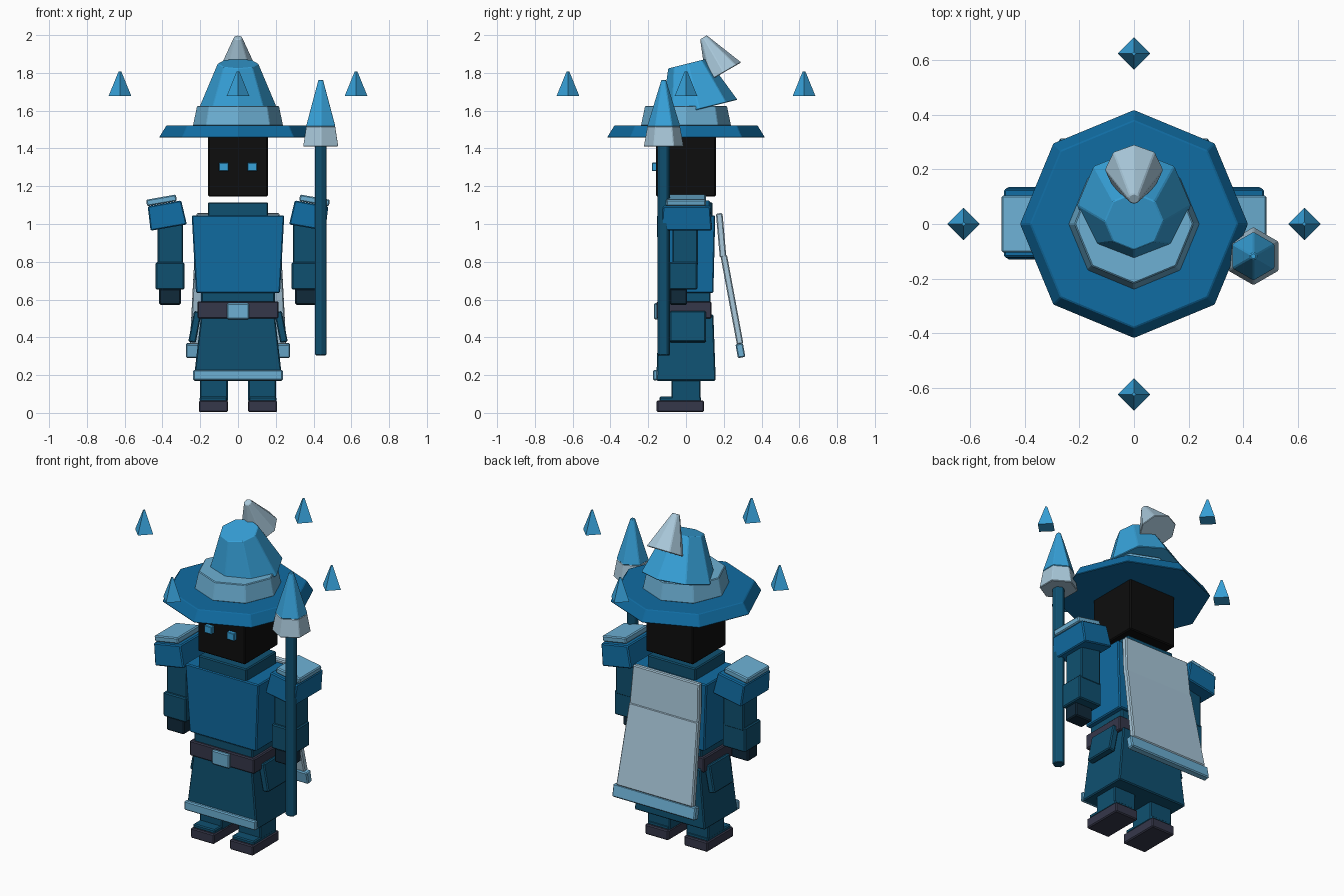
import bpy, bmesh, math
from mathutils import Vector

cube = bpy.data.objects.get("Cube")
if cube:
    bpy.data.objects.remove(cube, do_unlink=True)


def material(name, code):
    """Flat material from an sRGB hex code, stored as linear values."""
    srgb = [int(code[i:i + 2], 16) / 255 for i in (0, 2, 4)]
    lin = [c / 12.92 if c < 0.04 else ((c + 0.055) / 1.055) ** 2.4 for c in srgb]
    m = bpy.data.materials.new(name)
    m.use_nodes = True
    m.diffuse_color = (*lin, 1)
    m.node_tree.nodes["Principled BSDF"].inputs["Base Color"].default_value = (*lin, 1)
    return m


BLUE = material("robe blue", "106CA2")
SKY = material("bright sky blue", "37A2DA")
PALE = material("pale trim blue", "6DB0D4")
GREY = material("pale grey blue", "A8C7D9")
TEAL = material("dark teal", "0F5070")
NAVY = material("glove navy", "10293A")
SLATE = material("dark slate", "35374A")
BLACK = material("shadow black", "0D0D0D")


def loft(name, mat, bottom, top, loc, rot=(0, 0, 0), bevel=0.006):
    """Solid between two rings, given as (x, y, z) lists, around loc."""
    bm = bmesh.new()
    lo = [bm.verts.new(p) for p in bottom]
    hi = [bm.verts.new(p) for p in top]
    bm.faces.new(lo[::-1])
    bm.faces.new(hi)
    n = len(lo)
    for i in range(n):
        j = (i + 1) % n
        bm.faces.new((lo[i], lo[j], hi[j], hi[i]))
    me = bpy.data.meshes.new(name)
    bm.to_mesh(me)
    bm.free()
    me.materials.append(mat)
    ob = bpy.data.objects.new(name, me)
    bpy.context.collection.objects.link(ob)
    ob.location = loc
    ob.rotation_euler = [math.radians(a) for a in rot]
    if bevel:
        mod = ob.modifiers.new("edge_bevel", 'BEVEL')
        mod.width = bevel
        mod.segments = 1
    return ob


def rect(w, d, z):
    return [(sx * w / 2, sy * d / 2, z)
            for sx, sy in ((-1, -1), (1, -1), (1, 1), (-1, 1))]


def block(name, mat, loc, size, top=None, rot=(0, 0, 0), bevel=0.006):
    """Box centred on loc; top gives a different (width, depth) for its top."""
    w, d, h = size
    tw, td = top or (w, d)
    return loft(name, mat, rect(w, d, -h / 2), rect(tw, td, h / 2), loc, rot, bevel)


def cone(name, mat, loc, sides, r0, r1, h, rot=(0, 0, 0), bevel=0.004):
    """Faceted cone standing on loc, with a corner towards +y."""
    def ring(r, z):
        angles = [math.pi / 2 + math.tau * i / sides for i in range(sides)]
        return [(r * math.cos(a), r * math.sin(a), z) for a in angles]
    return loft(name, mat, ring(r0, 0), ring(r1, h), loc, rot, bevel)


# Robe, belt and torso
block("skirt", TEAL, (0, 0, 0.345), (0.47, 0.315, 0.35), (0.39, 0.29))
block("skirt_trim", PALE, (0, -0.162, 0.2), (0.475, 0.025, 0.055))
block("belt", SLATE, (0, -0.01, 0.545), (0.43, 0.29, 0.09))
block("belt_buckle", PALE, (0, -0.155, 0.538), (0.116, 0.03, 0.085))
block("waist", TEAL, (0, -0.005, 0.61), (0.39, 0.27, 0.06))
block("torso", BLUE, (0, 0, 0.84), (0.445, 0.29, 0.41), (0.49, 0.31))
block("collar", TEAL, (0, -0.005, 1.075), (0.32, 0.29, 0.08))

# Head
block("head", BLACK, (0, 0, 1.305), (0.316, 0.316, 0.32))

# Paired parts
for s, side in ((1, "left"), (-1, "right")):
    block(side + "_eye", SKY, (s * 0.075, -0.166, 1.302), (0.05, 0.028, 0.045), bevel=0.003)
    block(side + "_boot", SLATE, (s * 0.13, -0.03, 0.035), (0.155, 0.25, 0.06))
    block(side + "_instep", TEAL, (s * 0.13, -0.03, 0.073), (0.145, 0.22, 0.025))
    block(side + "_leg", TEAL, (s * 0.128, 0, 0.14), (0.148, 0.155, 0.16))
    block(side + "_upper_arm", TEAL, (s * 0.358, -0.005, 0.9), (0.135, 0.135, 0.24))
    block(side + "_sleeve", TEAL, (s * 0.36, -0.015, 0.725), (0.152, 0.15, 0.145))
    block(side + "_hand", NAVY, (s * 0.36, -0.04, 0.615), (0.115, 0.09, 0.085))
    block(side + "_shoulder_pad", BLUE, (s * 0.378, 0.003, 1.045), (0.195, 0.268, 0.13),
          (0.18, 0.25), (0, s * 10, 0))
    block(side + "_shoulder_plate", PALE, (s * 0.405, 0, 1.125), (0.16, 0.21, 0.035),
          rot=(0, s * 10, 0))
    block(side + "_hip_flap", TEAL, (s * 0.228, 0.01, 0.455), (0.04, 0.19, 0.165),
          rot=(0, -s * 11, 0))

# Cape hanging off the back
block("cape_upper", GREY, (0, 0.186, 0.94), (0.46, 0.035, 0.235), (0.44, 0.035), (5, 0, 0))
block("cape_lower", GREY, (0, 0.243, 0.6), (0.51, 0.035, 0.48), (0.46, 0.035), (10.5, 0, 0))
block("cape_trim", PALE, (0, 0.288, 0.33), (0.55, 0.04, 0.075), rot=(10.5, 0, 0))

# Pointed hat with bent crown
cone("hat_brim", BLUE, (0, 0, 1.457), 8, 0.42, 0.38, 0.065)
cone("hat_band", PALE, (0, 0, 1.52), 8, 0.24, 0.218, 0.105)
cone("hat_crown", SKY, (0, 0.07, 1.607), 8, 0.21, 0.108, 0.25, (14, 0, 0))
cone("hat_tip", GREY, (0, 0.2, 1.802), 8, 0.108, 0.022, 0.215, (30, 0, 0))

# Staff
cone("staff_shaft", TEAL, (0.438, -0.118, 0.305), 6, 0.034, 0.034, 1.13)
cone("staff_socket", GREY, (0.438, -0.118, 1.41), 6, 0.107, 0.088, 0.107)
cone("staff_spike", SKY, (0.438, -0.118, 1.515), 6, 0.09, 0.014, 0.248)

# Floating shards around the hat
for i, name in enumerate(("left", "back", "right", "front")):
    a = math.pi / 2 * i
    cone(name + "_shard", SKY, (0.625 * math.cos(a), 0.625 * math.sin(a), 1.678),
         4, 0.06, 0.007, 0.13, bevel=0)
